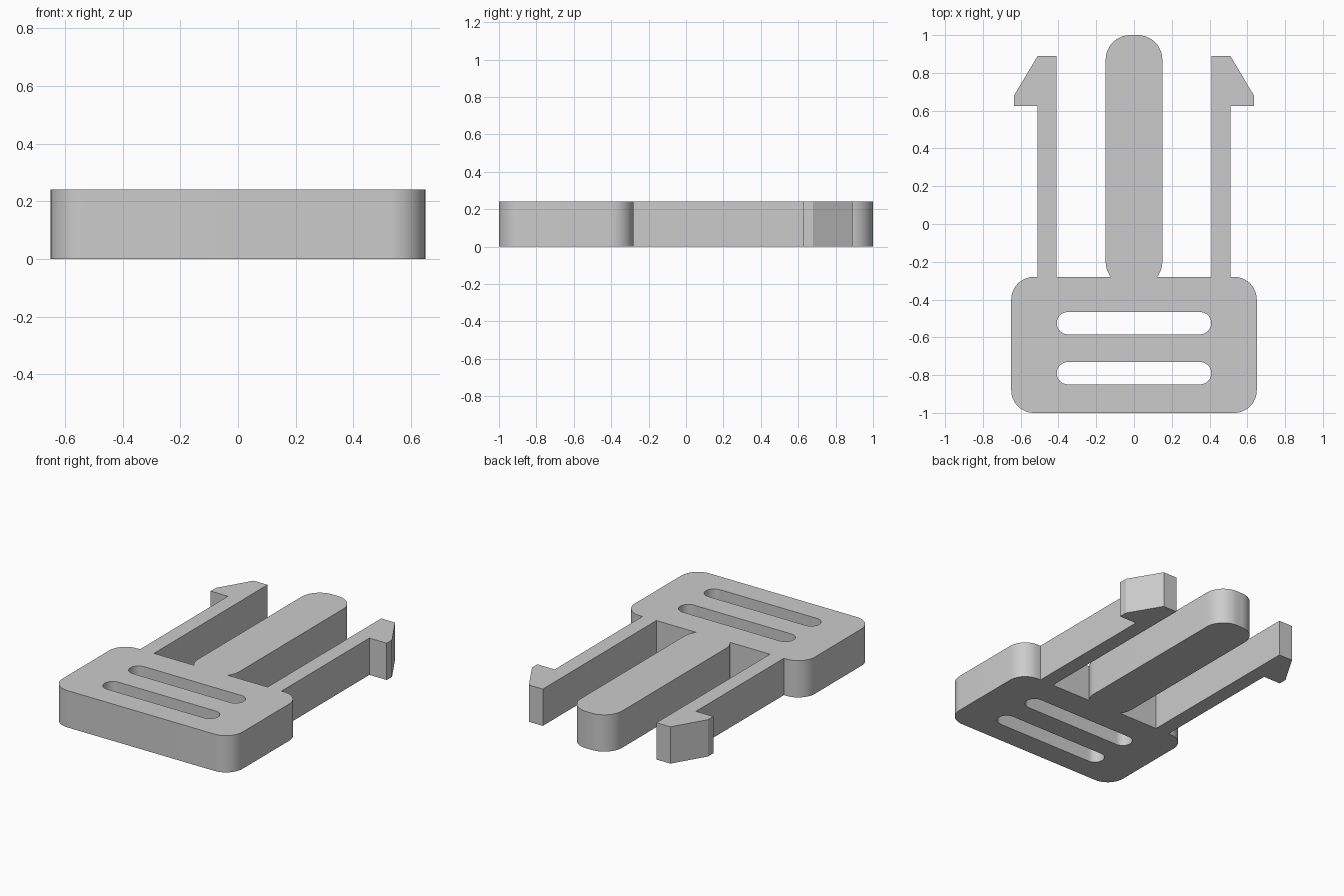
import bpy, bmesh
from math import sin, cos, radians

THICK = 0.24

cube = bpy.data.objects.get("Cube")
if cube:
    bpy.data.objects.remove(cube, do_unlink=True)


def arc(cx, cy, r, start, end, steps=12):
    """Points on a circular arc, angles in degrees."""
    angles = [radians(start + (end - start) * i / steps) for i in range(steps + 1)]
    return [(cx + r * cos(a), cy + r * sin(a)) for a in angles]


def mirrored(half):
    """Close a right-hand half outline with its mirror image."""
    return half + [(-x, y) for x, y in reversed(half)]


def add_loop(curve, points):
    spline = curve.splines.new('POLY')
    spline.points.add(len(points) - 1)
    for p, (x, y) in zip(spline.points, points):
        p.co = (x, y, 0, 1)
    spline.use_cyclic_u = True


# Right half of the moulded outline, from the front edge to the tongue tip
plate = arc(0.53, -0.88, 0.12, -90, 0) + arc(0.53, -0.40, 0.12, 0, 90)
arm = [(0.51, -0.28), (0.51, 0.625), (0.635, 0.625), (0.635, 0.68),
       (0.51, 0.89), (0.41, 0.89), (0.41, -0.28)]
tongue = arc(0.02, -0.20, 0.13, -38, 0, 6) + arc(0.02, 0.87, 0.13, 0, 90)

curve = bpy.data.curves.new("buckle_clip", 'CURVE')
curve.dimensions = '2D'
curve.fill_mode = 'BOTH'
curve.extrude = THICK / 2
add_loop(curve, mirrored(plate + arm + tongue))

# Two strap slots
for y in (-0.525, -0.79):
    add_loop(curve, mirrored(arc(0.35, y, 0.059, -90, 90, 20)))

clip = bpy.data.objects.new("buckle_clip", curve)
bpy.context.collection.objects.link(clip)
clip.location.z = THICK / 2
bpy.ops.object.select_all(action='DESELECT')
clip.select_set(True)
bpy.context.view_layer.objects.active = clip
bpy.ops.object.convert(target='MESH')
clip = bpy.context.object

# Weld caps to walls
bm = bmesh.new()
bm.from_mesh(clip.data)
bmesh.ops.remove_doubles(bm, verts=bm.verts, dist=0.0005)
bmesh.ops.recalc_face_normals(bm, faces=bm.faces)
bm.to_mesh(clip.data)
bm.free()
bpy.ops.object.shade_smooth_by_angle(angle=radians(25))

# Grey plastic
grey = bpy.data.materials.new("grey_plastic")
grey.use_nodes = True
colour = (0.6, 0.6, 0.6, 1)
grey.diffuse_color = colour
grey.node_tree.nodes["Principled BSDF"].inputs["Base Color"].default_value = colour
clip.data.materials.clear()
clip.data.materials.append(grey)
